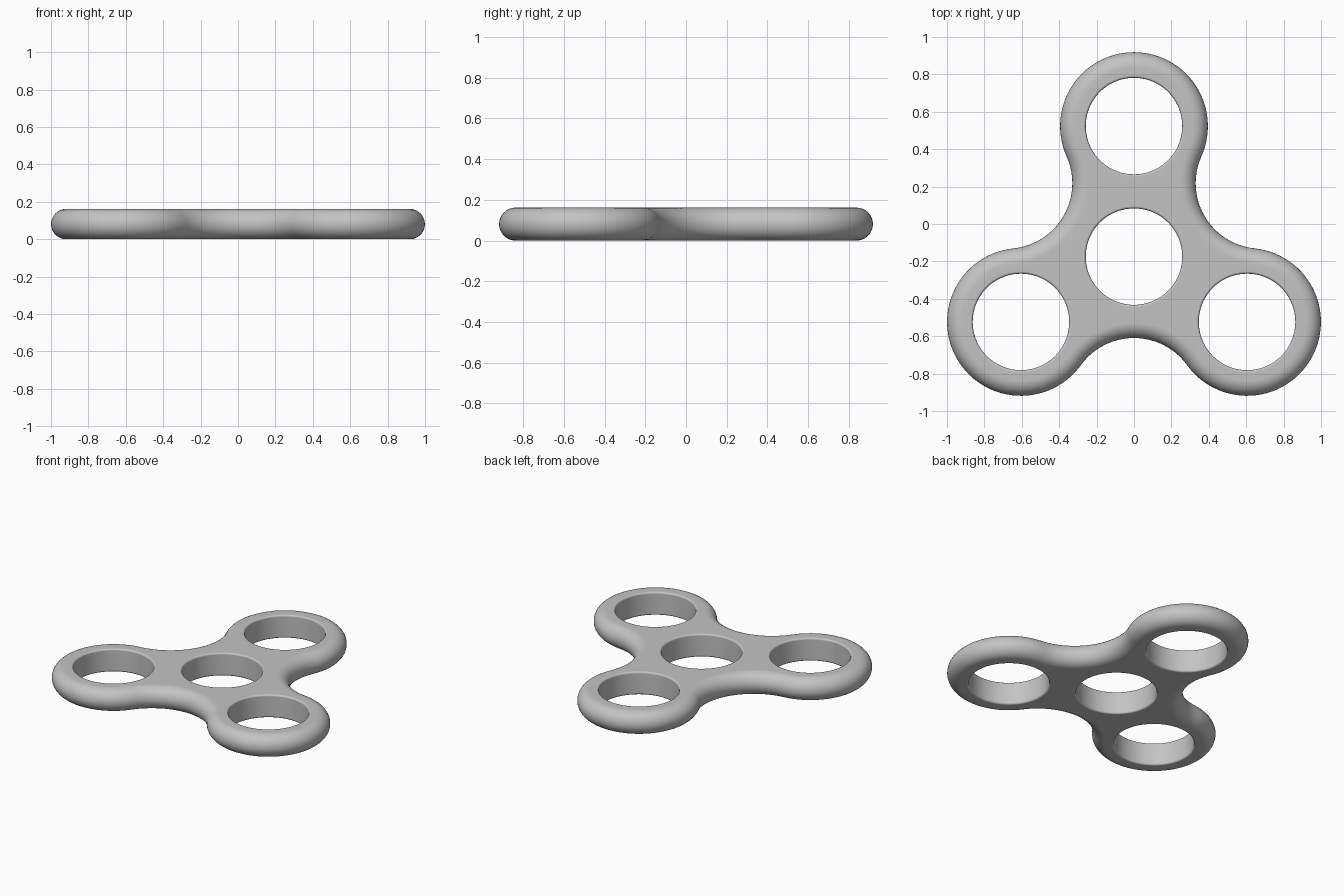
import bpy, bmesh
from math import radians, degrees, atan2, cos, sin, pi
from mathutils import Vector

cube = bpy.data.objects.get("Cube")
if cube:
    bpy.data.objects.remove(cube, do_unlink=True)

HEIGHT = 0.162
EDGE = HEIGHT / 2          # fully rounded outer edge
HUB = Vector((0, -0.1745))
ARM = 0.698                # hub to lobe centre
LOBE = 0.395               # lobe radius
FILLET = 0.35              # concave radius between lobes
FILLET_DIST = 0.785        # hub to fillet centre
HOLE = 0.258
RIM = 0.012                # softened hole edge


def direction(deg):
    return Vector((cos(radians(deg)), sin(radians(deg))))


def arc(centre, radius, start, end, steps):
    """Samples of (centre, signed radius, outward normal)."""
    return [(centre, radius, direction(start + (end - start) * i / steps))
            for i in range(steps)]


# Outline: three convex lobes joined by tangent concave fillets
gap = FILLET_DIST * direction(60) - Vector((ARM, 0))
sweep = degrees(atan2(gap.y, gap.x))
outline, hole_centres = [], [HUB]
for a in (90, 210, 330):
    lobe = HUB + ARM * direction(a)
    fillet = HUB + FILLET_DIST * direction(a + 60)
    hole_centres.append(lobe)
    outline += arc(lobe, LOBE, a - sweep, a + sweep, 56)
    outline += arc(fillet, -FILLET, a + sweep, a + 120 - sweep, 28)

bm = bmesh.new()


def wall(samples, profile):
    """Stack inset copies of a loop; return the end loops' edges."""
    rings = [[bm.verts.new((*(c + (r - inset) * n), z)) for c, r, n in samples]
             for inset, z in profile]
    for low, high in zip(rings, rings[1:]):
        for i in range(len(low)):
            bm.faces.new((low[i - 1], low[i], high[i], high[i - 1]))
    return [[bm.edges.get((ring[i - 1], ring[i])) for i in range(len(ring))]
            for ring in (rings[0], rings[-1])]


# Rounded outer edge
angles = [pi * (i / 16 - 0.5) for i in range(17)]
bottom, top = wall(outline, [(EDGE * (1 - cos(p)), EDGE * (1 + sin(p)))
                             for p in angles])

# Bearing holes with softened rims
rim = [(-RIM * (1 - sin(p)), RIM * (1 - cos(p)))
       for p in (pi / 2 * i / 4 for i in range(5))]
hole_profile = rim + [(inset, HEIGHT - z) for inset, z in reversed(rim)]
for centre in hole_centres:
    low, high = wall(arc(centre, HOLE, 0, 360, 72), hole_profile)
    bottom += low
    top += high

# Flat faces around the holes
for edges, z in ((bottom, -1), (top, 1)):
    bmesh.ops.triangle_fill(bm, edges=edges, use_beauty=True, normal=(0, 0, z))
bmesh.ops.recalc_face_normals(bm, faces=bm.faces)

mesh = bpy.data.meshes.new("spinner_body")
bm.to_mesh(mesh)
bm.free()
body = bpy.data.objects.new("spinner_body", mesh)
bpy.context.collection.objects.link(body)

# Grey finish
grey = bpy.data.materials.new("plain_grey")
grey.use_nodes = True
colour = (0.55, 0.55, 0.55, 1)
grey.diffuse_color = colour
grey.node_tree.nodes["Principled BSDF"].inputs["Base Color"].default_value = colour
mesh.materials.append(grey)

# Smooth shading that keeps the flat faces clean
bpy.context.view_layer.objects.active = body
body.select_set(True)
bpy.ops.object.shade_smooth_by_angle(angle=radians(35))
weighted = body.modifiers.new("clean_shading", 'WEIGHTED_NORMAL')
weighted.keep_sharp = True
